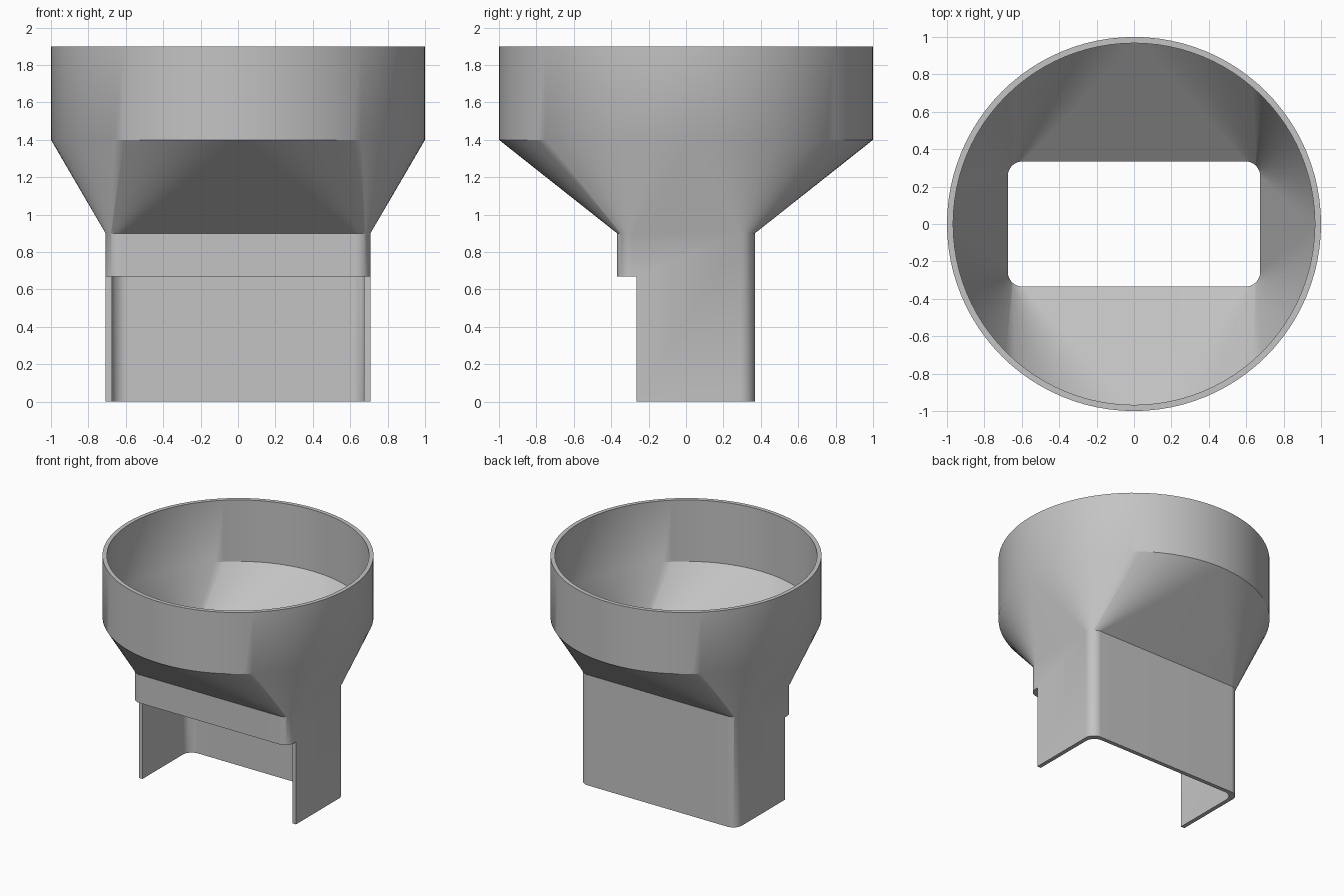
import bpy
import bmesh
from math import cos, sin, pi

cube = bpy.data.objects.get("Cube")
if cube:
    bpy.data.objects.remove(cube, do_unlink=True)

STEPS = 24          # segments per quarter turn
WALL = 0.033        # shell thickness
CORNER = 0.08
RIM_Z, BOWL_Z, NECK_Z, LIP_Z = 1.9, 1.4, 0.9, 0.67

grey = bpy.data.materials.new("plain grey")
grey.use_nodes = True
colour = (0.55, 0.55, 0.55, 1)
grey.diffuse_color = colour
grey.node_tree.nodes["Principled BSDF"].inputs["Base Color"].default_value = colour


def ring(bm, half_x, half_y, radius, z):
    """Rounded rectangle; a zero-length straight side makes it a circle."""
    verts = []
    for quarter, (sx, sy) in enumerate([(1, 1), (-1, 1), (-1, -1), (1, -1)]):
        for i in range(STEPS + 1):
            a = (quarter + i / STEPS) * pi / 2
            verts.append(bm.verts.new((sx * (half_x - radius) + radius * cos(a),
                                       sy * (half_y - radius) + radius * sin(a), z)))
    return verts


# Closed loop of sections: up the outside, over the rim, down the inside
bm = bmesh.new()
rings = []
for inset, heights in ((0, (0, NECK_Z, BOWL_Z, RIM_Z)),
                       (WALL, (RIM_Z, BOWL_Z, NECK_Z, 0))):
    for z in heights:
        if z >= BOWL_Z:
            r = 1 - inset
            rings.append(ring(bm, r, r, r, z))
        else:
            rings.append(ring(bm, 0.708 - inset, 0.368 - inset, CORNER, z))
for k, low in enumerate(rings):
    high = rings[(k + 1) % len(rings)]
    for i in range(len(low)):
        j = (i + 1) % len(low)
        bm.faces.new((low[i], low[j], high[j], high[i]))
# Merging the doubled circle points turns the flat sides into triangles
bmesh.ops.remove_doubles(bm, verts=bm.verts, dist=1e-5)
bmesh.ops.recalc_face_normals(bm, faces=bm.faces)
mesh = bpy.data.meshes.new("funnel_adapter")
bm.to_mesh(mesh)
bm.free()
mesh.materials.append(grey)
funnel = bpy.data.objects.new("funnel_adapter", mesh)
bpy.context.collection.objects.link(funnel)

# Open the front of the spout below the lip
bpy.ops.mesh.primitive_cube_add(size=2, location=(0, -1.265, LIP_Z - 1))
cutter = bpy.context.object
cutter.name = "front_opening_cutter"
cutter.hide_render = True

bpy.ops.object.select_all(action="DESELECT")
funnel.select_set(True)
bpy.context.view_layer.objects.active = funnel
cut = funnel.modifiers.new("front opening", "BOOLEAN")
cut.operation = "DIFFERENCE"
cut.solver = "EXACT"
cut.object = cutter
bpy.ops.object.modifier_apply(modifier=cut.name)
bpy.data.objects.remove(cutter, do_unlink=True)
bpy.ops.object.shade_smooth_by_angle(angle=pi / 6)
